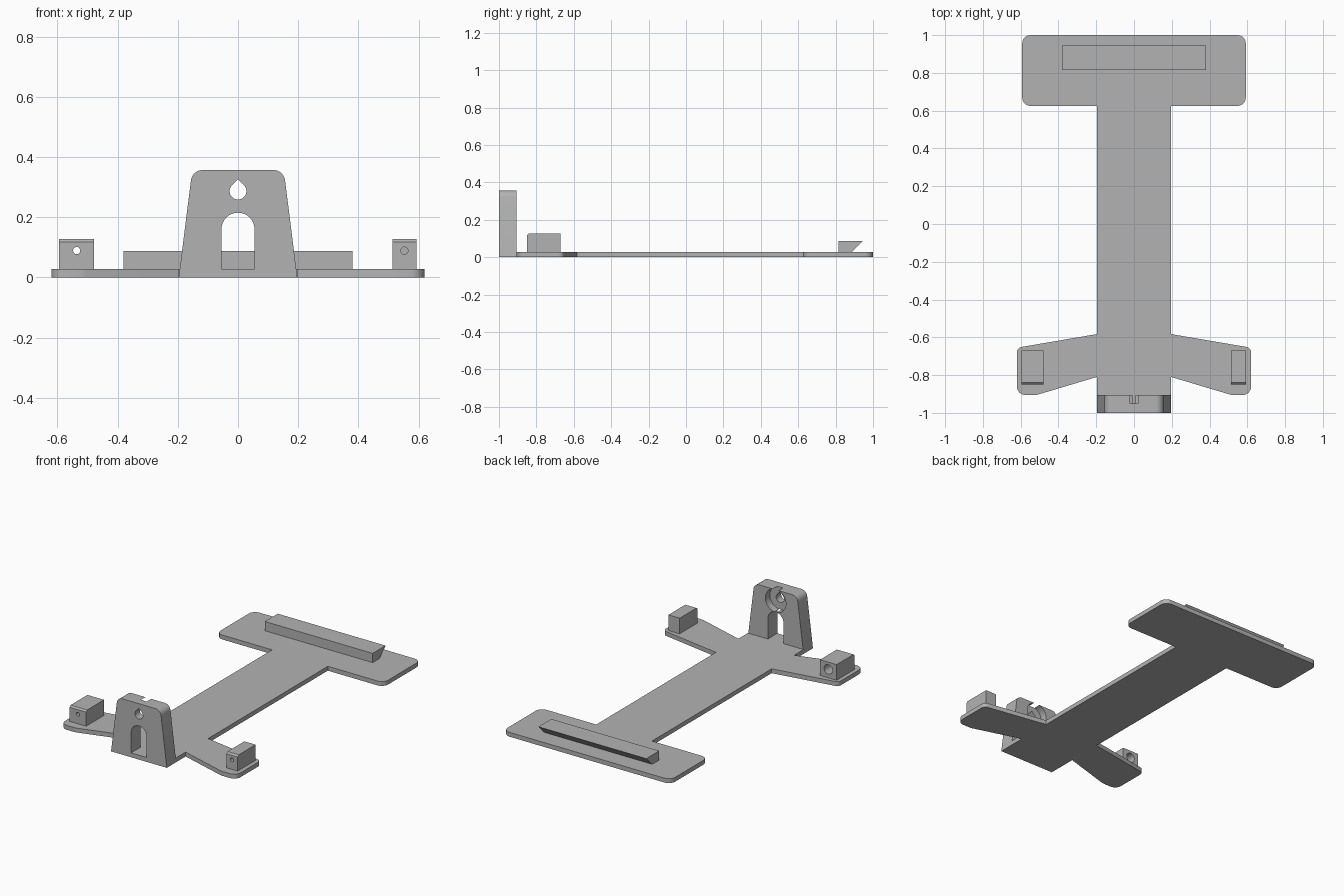
import bpy, bmesh, math
from mathutils import Vector

if "Cube" in bpy.data.objects:
    bpy.data.objects.remove(bpy.data.objects["Cube"])

grey = bpy.data.materials.new("light grey")
grey.diffuse_color = (0.45, 0.45, 0.45, 1)
grey.use_nodes = True
grey.node_tree.nodes["Principled BSDF"].inputs["Base Color"].default_value = grey.diffuse_color
T = 0.028  # base plate thickness


def rounded(points, seg=8):
    """Outline from (u, v, radius) corners, with arcs where radius > 0."""
    out = []
    for i, (u, v, r) in enumerate(points):
        p = Vector((u, v))
        if r == 0:
            out.append(p)
            continue
        a = (Vector(points[i - 1][:2]) - p).normalized()
        b = (Vector(points[(i + 1) % len(points)][:2]) - p).normalized()
        half = a.angle(b) / 2
        c = p + (a + b).normalized() * r / math.sin(half)
        s = p + a * r / math.tan(half) - c
        e = p + b * r / math.tan(half) - c
        sweep = s.angle_signed(e)
        for k in range(seg + 1):
            t = -sweep * k / seg
            out.append(c + Vector((s.x * math.cos(t) - s.y * math.sin(t),
                                   s.x * math.sin(t) + s.y * math.cos(t))))
    return out


def arc(cx, cz, r, a0, a1, n=24):
    return [(cx + r * math.cos(math.radians(a0 + (a1 - a0) * k / n)),
             cz + r * math.sin(math.radians(a0 + (a1 - a0) * k / n)))
            for k in range(n + 1)]


def circle(cx, cz, r, n=32):
    return arc(cx, cz, r, 0, 360, n)[:-1]


def extrude(name, outline, lo, hi, axis):
    """Prism: the outline lies across the given axis and runs from lo to hi."""
    place = {"x": lambda u, v, w: (w, u, v),
             "y": lambda u, v, w: (u, w, v),
             "z": lambda u, v, w: (u, v, w)}[axis]
    bm = bmesh.new()
    a = [bm.verts.new(place(p[0], p[1], lo)) for p in outline]
    b = [bm.verts.new(place(p[0], p[1], hi)) for p in outline]
    n = len(a)
    bm.faces.new(a)
    bm.faces.new(b[::-1])
    for i in range(n):
        bm.faces.new((a[i], b[i], b[(i + 1) % n], a[(i + 1) % n]))
    bmesh.ops.recalc_face_normals(bm, faces=bm.faces)
    me = bpy.data.meshes.new(name)
    bm.to_mesh(me)
    bm.free()
    me.materials.append(grey)
    ob = bpy.data.objects.new(name, me)
    bpy.context.collection.objects.link(ob)
    return ob


def cut(ob, outline, lo, hi):
    """Subtract a prism running along y."""
    tool = extrude("cutter", outline, lo, hi, "y")
    tool.hide_render = True
    mod = ob.modifiers.new("cut", "BOOLEAN")
    mod.operation, mod.solver, mod.object = "DIFFERENCE", "EXACT", tool
    bpy.context.view_layer.objects.active = ob
    bpy.ops.object.modifier_apply(modifier="cut")
    bpy.data.objects.remove(tool)


def smooth(ob):
    bpy.ops.object.select_all(action="DESELECT")
    ob.select_set(True)
    bpy.context.view_layer.objects.active = ob
    bpy.ops.object.shade_smooth_by_angle(angle=math.radians(30))


# Base plate: spine, rear crossbar and two swept front wings
right = [(0.197, -0.905, 0), (0.197, -0.81, 0), (0.515, -0.905, 0.08),
         (0.62, -0.905, 0.045), (0.62, -0.655, 0.03), (0.197, -0.583, 0),
         (0.197, 0.625, 0), (0.592, 0.625, 0.045), (0.592, 1.0, 0.045)]
left = [(-x, y, r) for x, y, r in reversed(right)]
plate = extrude("base_plate", rounded(right + left), 0, T, "z")

# Front upright with arch, teardrop hole and recess on its rear face
upright = extrude("front_upright", rounded([
    (-0.197, 0, 0), (0.197, 0, 0), (0.152, 0.357, 0.04), (-0.152, 0.357, 0.04)]),
    -1.0, -0.905, "y")
cut(upright, [(-0.055, T)] + [(0.055, T)] + arc(0, 0.16, 0.055, 0, 180), -1.1, -0.8)
cut(upright, circle(0, 0.287, 0.073, 48), -0.95, -0.8)
cut(upright, arc(0, 0.287, 0.028, 135, 405) + [(0, 0.327)], -1.1, -0.8)

# Rear hook bar with undercut back
hook = extrude("rear_hook_bar", [(0.815, T), (0.885, T), (0.945, 0.087), (0.815, 0.087)],
               -0.381, 0.381, "x")

# Wing blocks with a small front chamfer and a pin hole
profile = [(-0.85, T), (-0.67, T), (-0.67, 0.128), (-0.84, 0.128), (-0.85, 0.118)]
wide = extrude("left_block", profile, -0.595, -0.478, "x")
cut(wide, circle(-0.536, 0.089, 0.012, 20), -0.9, -0.6)
cut(wide, circle(-0.536, 0.082, 0.03), -0.75, -0.6)
narrow = extrude("right_block", profile, 0.514, 0.593, "x")
cut(narrow, circle(0.553, 0.089, 0.012, 20), -0.9, -0.76)

for ob in (plate, upright, hook, wide, narrow):
    smooth(ob)
